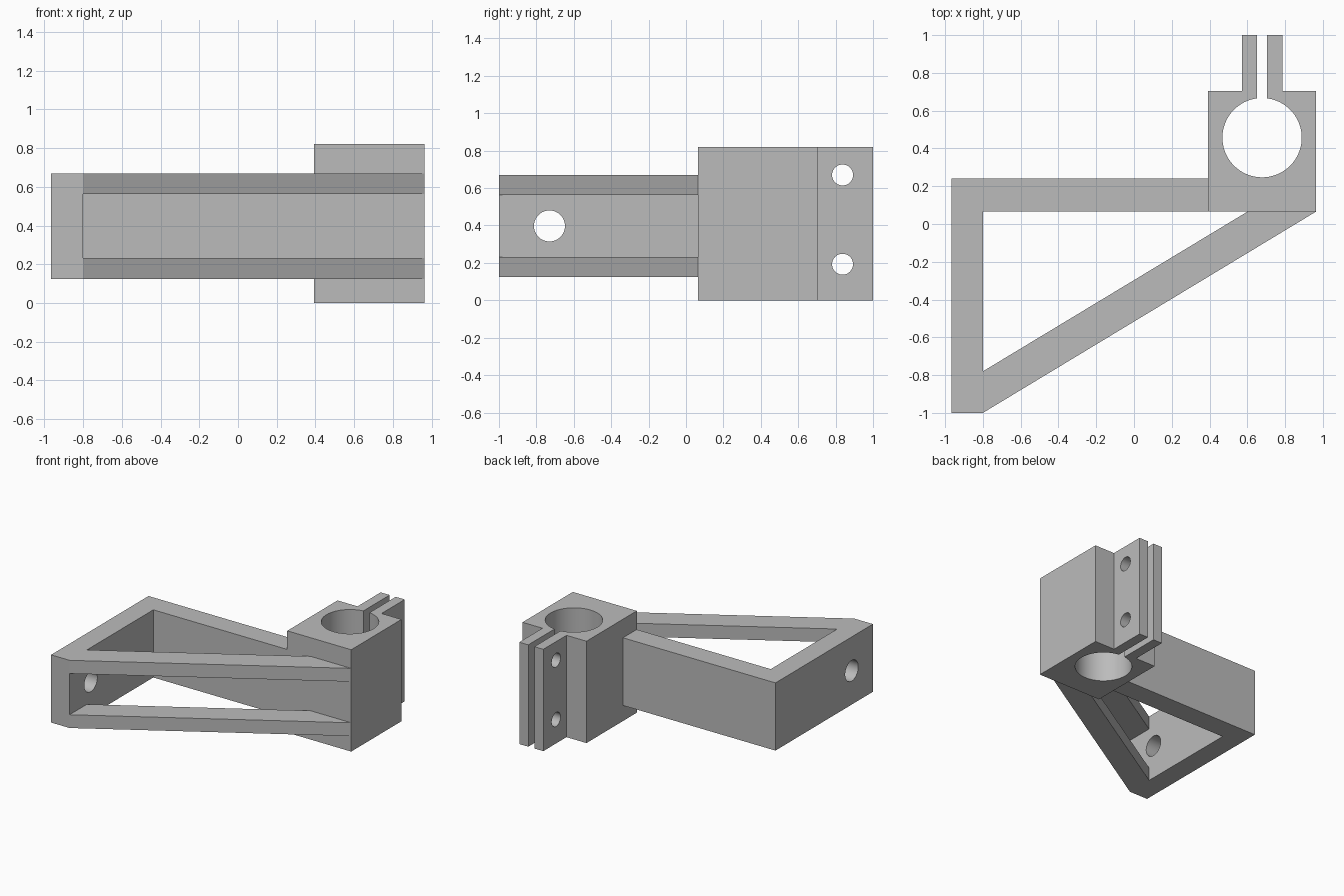
import bpy
import math
from mathutils import Matrix

cube = bpy.data.objects.get("Cube")
if cube:
    bpy.data.objects.remove(cube, do_unlink=True)

GREY = (0.5, 0.5, 0.5, 1.0)
grey = bpy.data.materials.new("plain grey")
grey.use_nodes = True
grey.diffuse_color = GREY
grey.node_tree.nodes["Principled BSDF"].inputs["Base Color"].default_value = GREY


def prism(name, outline, z0, z1):
    """Extrude a counter-clockwise xy outline from z0 to z1."""
    n = len(outline)
    verts = [(x, y, z) for z in (z0, z1) for x, y in outline]
    faces = [list(range(n))[::-1], list(range(n, 2 * n))]
    faces += [(i, (i + 1) % n, (i + 1) % n + n, i + n) for i in range(n)]
    mesh = bpy.data.meshes.new(name)
    mesh.from_pydata(verts, [], faces)
    mesh.materials.append(grey)
    obj = bpy.data.objects.new(name, mesh)
    bpy.context.collection.objects.link(obj)
    return obj


def activate(obj):
    bpy.ops.object.select_all(action='DESELECT')
    obj.select_set(True)
    bpy.context.view_layer.objects.active = obj


def drill_x(obj, x, y, z, radius, depth):
    """Cut a round hole along x."""
    circle = [(radius * math.cos(a), radius * math.sin(a))
              for a in (math.tau * i / 48 for i in range(48))]
    cutter = prism("hole_cutter", circle, -depth / 2, depth / 2)
    cutter.data.transform(Matrix.Translation((x, y, z)) @ Matrix.Rotation(math.pi / 2, 4, 'Y'))
    cutter.hide_render = True
    mod = obj.modifiers.new("hole", 'BOOLEAN')
    mod.operation = 'DIFFERENCE'
    mod.solver = 'EXACT'
    mod.object = cutter
    activate(obj)
    bpy.ops.object.modifier_apply(modifier=mod.name)
    bpy.data.objects.remove(cutter, do_unlink=True)


# Shared dimensions
LEFT, INNER, BLOCK, RIGHT = -0.965, -0.8, 0.393, 0.963
FRONT, WALL, ARM_BACK, BLOCK_BACK, BACK = -1.0, 0.065, 0.24, 0.705, 1.0
LOW, HIGH, TOP = 0.125, 0.67, 0.82
STRUT = 0.107

# Mounting plate and arm, one L-shaped piece
arm = prism("mounting_plate_and_arm",
            [(LEFT, FRONT), (INNER, FRONT), (INNER, WALL), (BLOCK, WALL),
             (BLOCK, ARM_BACK), (LEFT, ARM_BACK)], LOW, HIGH)
drill_x(arm, (LEFT + INNER) / 2, -0.73, (LOW + HIGH) / 2, 0.083, 0.5)

# Split clamp: block, bore, slot and two lugs in one outline
cx, cy, bore = 0.678, 0.457, 0.21
slot, lug = 0.027, 0.107
gap = math.asin(slot / bore)
start, sweep = math.pi / 2 - gap, math.tau - 2 * gap
arc = [(cx + bore * math.cos(start - sweep * i / 72),
        cy + bore * math.sin(start - sweep * i / 72)) for i in range(73)]
outline = [(BLOCK, BLOCK_BACK), (BLOCK, WALL), (RIGHT, WALL), (RIGHT, BLOCK_BACK),
           (cx + lug, BLOCK_BACK), (cx + lug, BACK), (cx + slot, BACK)]
outline += arc + [(cx - slot, BACK), (cx - lug, BACK), (cx - lug, BLOCK_BACK)]
clamp = prism("split_clamp", outline, 0, TOP)
for z in (0.193, 0.67):
    drill_x(clamp, cx, 0.837, z, 0.056, 0.5)

# Diagonal struts
struts = [prism(name, [(INNER, FRONT), (RIGHT, WALL), (0.6, WALL), (INNER, -0.78)], z, z + STRUT)
          for name, z in (("lower_strut", LOW), ("upper_strut", HIGH - STRUT))]

for obj in (arm, clamp, *struts):
    activate(obj)
    bpy.ops.object.shade_smooth_by_angle(angle=math.radians(30))
